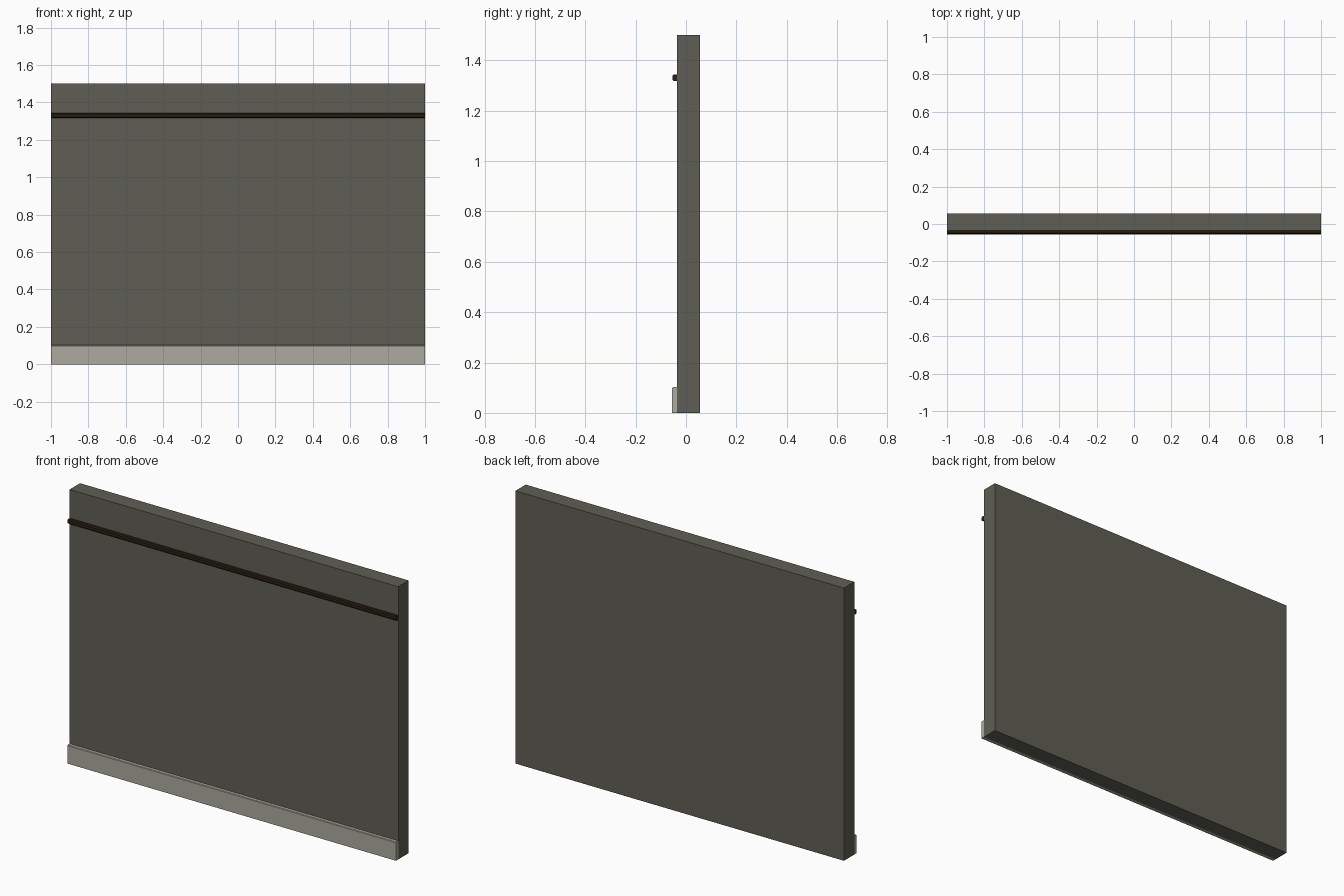
import bpy

if "Cube" in bpy.data.objects:
    bpy.data.objects.remove(bpy.data.objects["Cube"])


def material(name, rgb):
    m = bpy.data.materials.new(name)
    m.diffuse_color = (*rgb, 1.0)
    m.use_nodes = True
    m.node_tree.nodes["Principled BSDF"].inputs["Base Color"].default_value = m.diffuse_color
    return m


def extrude_profile(name, profile, mat, half=1.0):
    """Run a (y, z) outline along x from -half to half."""
    n = len(profile)
    verts = [(x, y, z) for x in (-half, half) for y, z in profile]
    faces = [tuple(reversed(range(n))), tuple(range(n, 2 * n))]
    faces += [(i, (i + 1) % n, (i + 1) % n + n, i + n) for i in range(n)]
    mesh = bpy.data.meshes.new(name)
    mesh.from_pydata(verts, [], faces)
    mesh.materials.append(mat)
    obj = bpy.data.objects.new(name, mesh)
    bpy.context.collection.objects.link(obj)
    return obj


plaster = material("olive grey plaster", (0.116, 0.114, 0.090))
skirting = material("pale grey paint", (0.413, 0.402, 0.342))
dark_wood = material("dark wood", (0.023, 0.0145, 0.0055))

BACK, FACE, FRONT = 0.055, -0.035, -0.055

# Main wall slab
extrude_profile("wall_panel", [(FACE, 0), (BACK, 0), (BACK, 1.5), (FACE, 1.5)], plaster)

# Skirting board along the foot, with a slightly eased top edge
extrude_profile("baseboard", [(FRONT, 0), (FACE, 0), (FACE, 0.102),
                              (FRONT + 0.003, 0.102), (FRONT, 0.099)], skirting)

# Picture rail with chamfered front edges
z0, z1, c = 1.318, 1.343, 0.005
extrude_profile("picture_rail", [(FRONT + 0.001, z0 + c), (FRONT + 0.001 + c, z0), (FACE, z0),
                                 (FACE, z1), (FRONT + 0.001 + c, z1), (FRONT + 0.001, z1 - c)], dark_wood)
